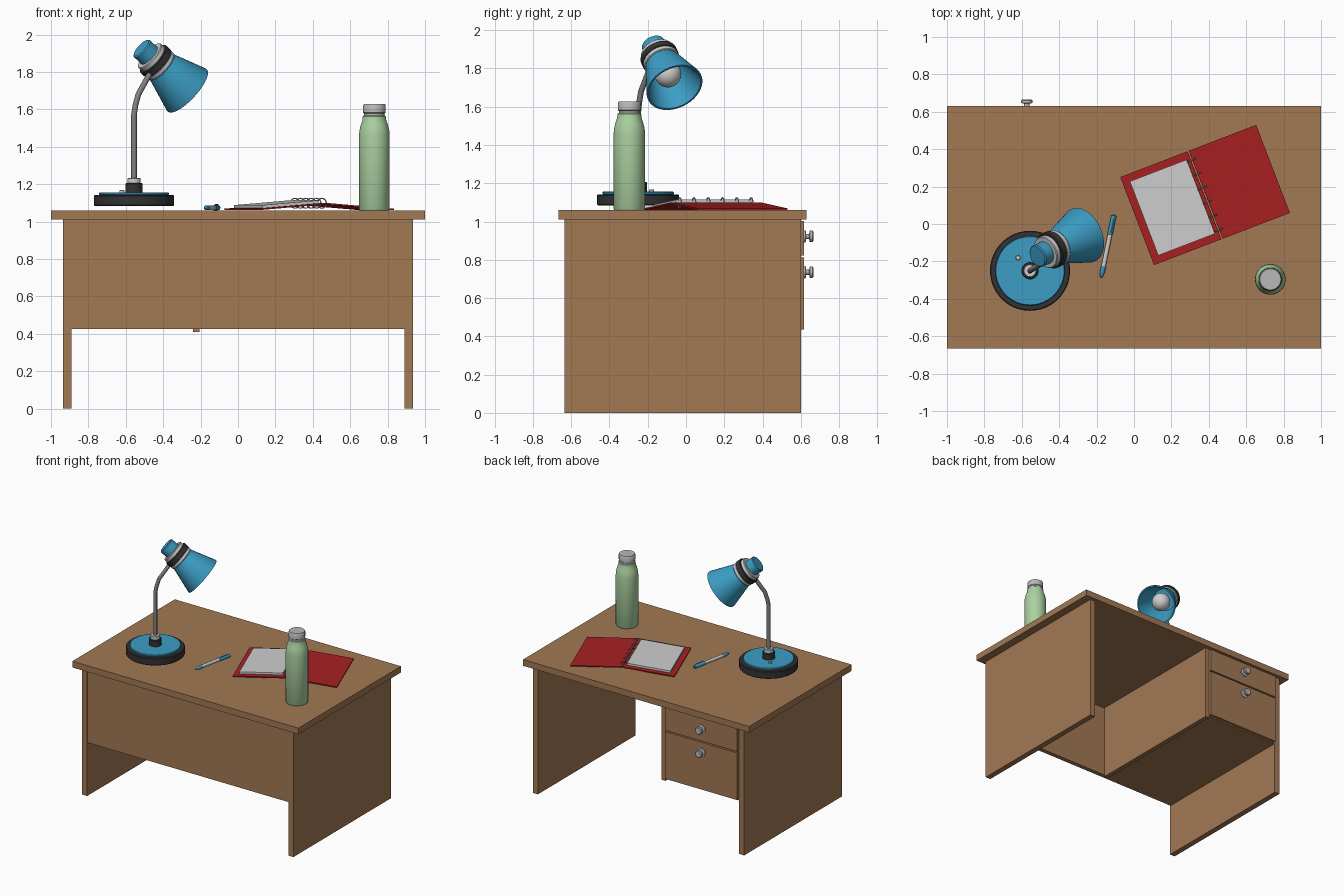
import bpy, bmesh, math
from mathutils import Matrix, Vector

if "Cube" in bpy.data.objects:
    bpy.data.objects.remove(bpy.data.objects["Cube"])


def mat(name, r, g, b):
    m = bpy.data.materials.new(name)
    m.diffuse_color = (r, g, b, 1)
    m.use_nodes = True
    m.node_tree.nodes["Principled BSDF"].inputs["Base Color"].default_value = m.diffuse_color
    return m


WOOD = mat("brown wood", .36, .19, .088)
BLUE = mat("lamp blue", .045, .34, .56)
BLACK = mat("soft black", .033, .033, .033)
STEEL = mat("dark steel", .22, .22, .22)
SILVER = mat("silver", .48, .48, .48)
WHITE = mat("off white", .62, .62, .62)
RED = mat("cover red", .39, .014, .016)
GREEN = mat("bottle green", .41, .64, .36)


def finish(bm, name, material, mtx=None, smooth=True):
    bmesh.ops.remove_doubles(bm, verts=bm.verts, dist=1e-5)
    bmesh.ops.recalc_face_normals(bm, faces=bm.faces)
    me = bpy.data.meshes.new(name)
    bm.to_mesh(me)
    bm.free()
    me.materials.append(material)
    ob = bpy.data.objects.new(name, me)
    if mtx:
        ob.matrix_world = mtx
    bpy.context.collection.objects.link(ob)
    if smooth:
        bpy.ops.object.select_all(action='DESELECT')
        ob.select_set(True)
        bpy.context.view_layer.objects.active = ob
        bpy.ops.object.shade_smooth_by_angle(angle=math.radians(35))
    return ob


def box(name, material, x, y, z, mtx=None):
    bm = bmesh.new()
    bmesh.ops.create_cube(bm, size=1)
    for v in bm.verts:
        v.co = [lo + (c + .5) * (hi - lo) for c, (lo, hi) in zip(v.co, (x, y, z))]
    return finish(bm, name, material, mtx, False)


def lathe(name, material, profile, mtx=None, n=40):
    """Spin (radius, height) points around z."""
    bm = bmesh.new()
    vs = [bm.verts.new((r, 0, z)) for r, z in profile]
    es = [bm.edges.new(p) for p in zip(vs, vs[1:])]
    bmesh.ops.spin(bm, geom=vs + es, cent=(0, 0, 0), axis=(0, 0, 1),
                   angle=math.tau, steps=n)
    return finish(bm, name, material, mtx)


def disc(name, material, r, z0, z1, mtx=None, b=.004, n=40):
    return lathe(name, material, [(0, z0), (r - b, z0), (r, z0 + b), (r, z1 - b),
                                  (r - b, z1), (0, z1)], mtx, n)


def tube(name, material, pts, r, cyclic=False, mtx=None):
    cu = bpy.data.curves.new(name, 'CURVE')
    cu.dimensions = '3D'
    cu.bevel_depth = r
    cu.bevel_resolution = 2
    cu.use_fill_caps = True
    sp = cu.splines.new('POLY')
    sp.points.add(len(pts) - 1)
    for p, co in zip(sp.points, pts):
        p.co = (*co, 1)
    sp.use_cyclic_u = cyclic
    cu.materials.append(material)
    ob = bpy.data.objects.new(name, cu)
    if mtx:
        ob.matrix_world = mtx
    bpy.context.collection.objects.link(ob)
    return ob


def aim(origin, direction):
    q = Vector(direction).to_track_quat('Z', 'Y')
    return Matrix.Translation(origin) @ q.to_matrix().to_4x4()


# Desk
box("desk_top", WOOD, (-1, 1), (-.665, .63), (1.01, 1.06))
for side, x in (("left", (-.935, -.89)), ("right", (.89, .935))):
    box(side + "_side_panel", WOOD, x, (-.635, .60), (0, 1.01))
box("front_panel", WOOD, (-.89, .89), (-.63, -.595), (.425, 1.01))

# Drawer cabinet
box("cabinet_side", WOOD, (-.24, -.205), (-.595, .60), (.41, 1.01))
box("cabinet_body", WOOD, (-.89, -.24), (-.595, .595), (.425, 1.01))
for part, z in (("upper", (.822, 1.003)), ("lower", (.435, .812))):
    box(part + "_drawer_front", WOOD, (-.885, -.245), (.595, .617), z)
for part, z in (("upper", .922), ("lower", .735)):
    lathe(part + "_drawer_knob", SILVER,
          [(0, 0), (.032, 0), (.032, .008), (.014, .011), (.014, .026), (.03, .03),
           (.03, .044), (.025, .048), (0, .048)],
          aim((-.573, .617, z), (0, 1, 0)), 24)

# Lamp base and stem
L = Matrix.Translation((-.556, -.25, 0))
disc("lamp_base", BLACK, .214, 1.083, 1.142, L, .005, 48)
disc("lamp_base_plate", BLUE, .186, 1.14, 1.156, L, .004, 48)
disc("lamp_switch", WHITE, .013, 1.15, 1.168, Matrix.Translation((-.62, -.18, 0)), .003, 16)
disc("stem_collar", BLACK, .046, 1.15, 1.206, L)
disc("stem_ring", WHITE, .035, 1.2, 1.234, L)
tube("lamp_stem", STEEL, [(-.556, -.25, 1.2), (-.556, -.25, 1.57), (-.549, -.245, 1.62),
                          (-.533, -.235, 1.68), (-.475, -.195, 1.785),
                          (-.445, -.165, 1.835)], .015)

# Lamp head, built along its axis from cap (0) to mouth (.355)
axis = Vector((.695, .32, -.64)).normalized()
H = aim(Vector((-.27, -.059, 1.70)) - axis * .355, axis)
disc("head_cap", BLUE, .062, 0, .075, H, .006)
disc("head_upper_ring", WHITE, .088, .062, .092, H)
disc("head_black_ring", BLACK, .1, .09, .13, H)
disc("head_lower_ring", WHITE, .097, .128, .155, H)
lathe("lamp_shade", BLUE, [(0, .153), (.086, .153), (.093, .158), (.153, .348), (.153, .355),
                           (.143, .355), (.084, .168), (0, .168)], H, 48)
bulb = [(.07 * math.sin(math.pi * i / 14), .245 - .07 * math.cos(math.pi * i / 14))
        for i in range(15)]
lathe("lamp_bulb", WHITE, bulb, H, 28)

# Bottle
B = Matrix.Translation((.729, -.296, 0))
lathe("bottle_body", GREEN, [(0, 1.06), (.078, 1.06), (.082, 1.066), (.082, 1.46), (.08, 1.485),
                             (.073, 1.515), (.064, 1.54), (.062, 1.562), (.057, 1.566),
                             (0, 1.566)], B)
lathe("bottle_cap", SILVER, [(0, 1.56), (.055, 1.56), (.055, 1.578), (.06, 1.582), (.06, 1.622),
                             (.056, 1.628), (0, 1.628)], B)

# Open ring notebook: both covers rise towards the spine
N = Matrix.Translation((.38, .155, 1.096)) @ Matrix.Rotation(math.radians(21), 4, 'Z')
tilt = math.radians(4.6)
left = N @ Matrix.Rotation(-tilt, 4, 'Y')
right = N @ Matrix.Rotation(tilt, 4, 'Y')
box("left_cover", RED, (-.39, -.004), (-.252, .252), (-.004, .004), left)
box("right_cover", RED, (.004, .39), (-.252, .252), (-.004, .004), right)
box("paper_stack", WHITE, (-.349, -.023), (-.212, .212), (.004, .02), left)
for i in range(6):
    v = -.2 + i * .08
    ring = [(.026 * math.cos(a) - .004, v, .002 + .026 * math.sin(a))
            for a in (math.tau * k / 20 for k in range(20))]
    tube("notebook_ring_%d" % (i + 1), SILVER, ring, .0035, True, N)

# Pen lying on the desk
tip = Vector((-.176, -.289, 1.074))
P = aim(tip, Vector((-.107, .048, 1.074)) - tip)
lathe("pen_tip", BLUE, [(0, 0), (.005, .004), (.013, .03), (.013, .065), (0, .065)], P, 20)
disc("pen_barrel", WHITE, .012, .06, .24, P, .001, 20)
disc("pen_cap", BLUE, .0138, .235, .344, P, .004, 20)
tube("pen_clip", BLUE, [(-.106, .03, 1.09), (-.122, -.045, 1.09)], .003)
